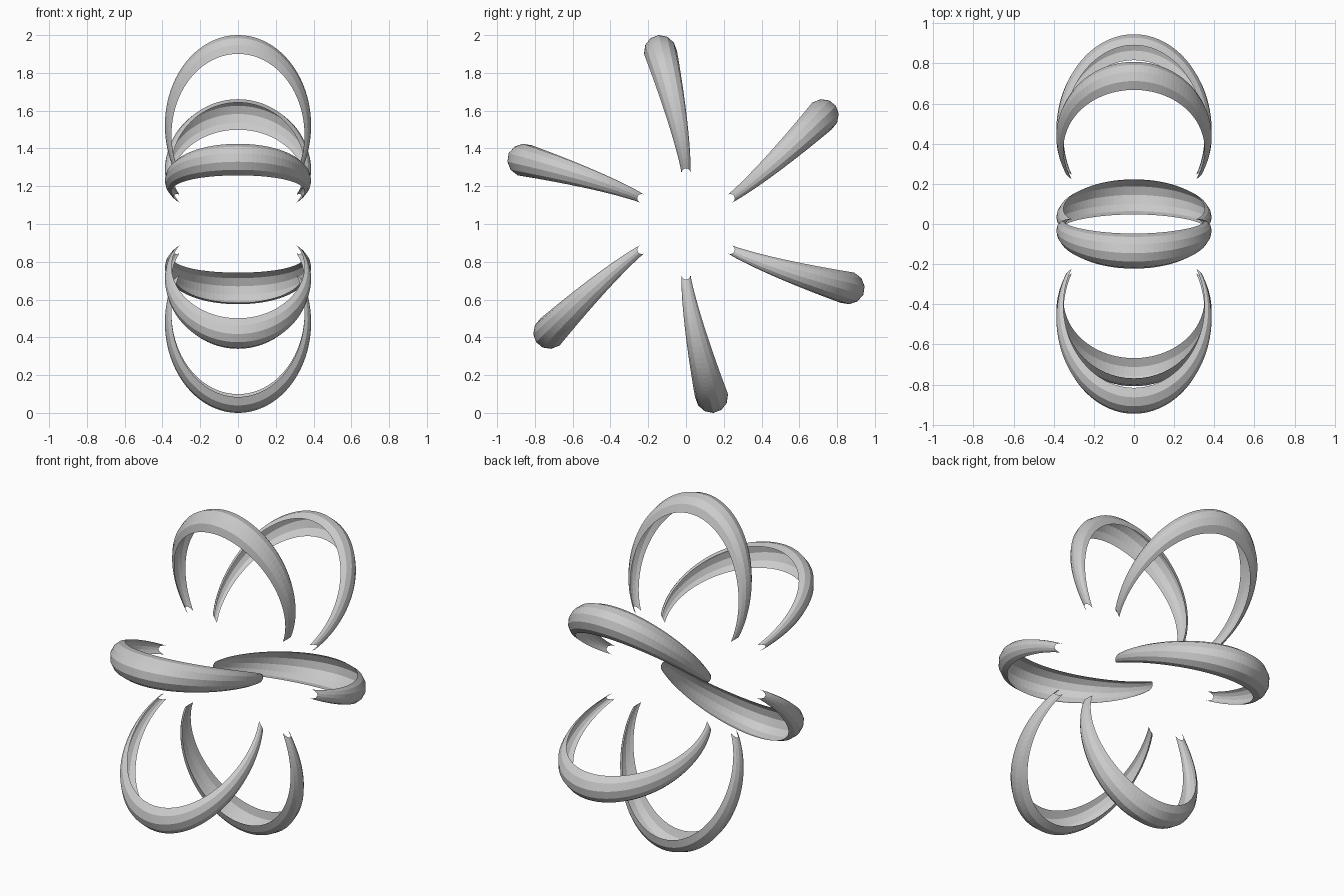
import bpy
from math import sin, cos, pi, radians

if "Cube" in bpy.data.objects:
    bpy.data.objects.remove(bpy.data.objects["Cube"])

PATH, SIDES = 64, 6          # steps along the arch, sides of the half-round section
END = radians(-28.2)         # the arch runs a little past its widest point


def arch_point(t, a):
    """Point on one upright arch: t runs along it, a runs across the section."""
    # inner rim and outer ridge are two ellipses in the x / radius plane
    xe, re = 0.352 * cos(t), 0.475 + 0.433 * sin(t)
    xm, rm = 0.387 * cos(t), 0.521 + 0.479 * sin(t)
    s = max(0.0, (re - 0.27) / 0.638)
    width = 0.024 + 0.0635 * s
    lean = -0.135 * s ** 1.3 - 0.010 * s * sin(a)
    x = xe + (xm - xe) * sin(a)
    r = re + (rm - re) * sin(a) + 0.0075 * s * cos(a)
    return x, lean + width * cos(a), r


# mesh of a single open, half-round blade
verts, faces = [], []
for i in range(PATH + 1):
    t = END + (pi - 2 * END) * i / PATH
    for j in range(SIDES + 1):
        verts.append(arch_point(t, pi * j / SIDES))
n = SIDES + 1
for i in range(PATH):
    for j in range(SIDES):
        k = i * n + j
        faces.append((k, k + n, k + n + 1, k + 1))
mesh = bpy.data.meshes.new("arched_blade")
mesh.from_pydata(verts, [], faces)
mesh.update()
# make normals point away from the arch centre
p = mesh.polygons[(PATH // 2) * SIDES + SIDES // 2]
if p.normal.z < 0:
    mesh.flip_normals()

# six blades around the x axis
for k in range(6):
    ob = bpy.data.objects.new(f"arched_blade_{k + 1}", mesh)
    ob.location = (0, 0, 1)
    ob.rotation_euler = (k * pi / 3, 0, 0)
    bpy.context.collection.objects.link(ob)
